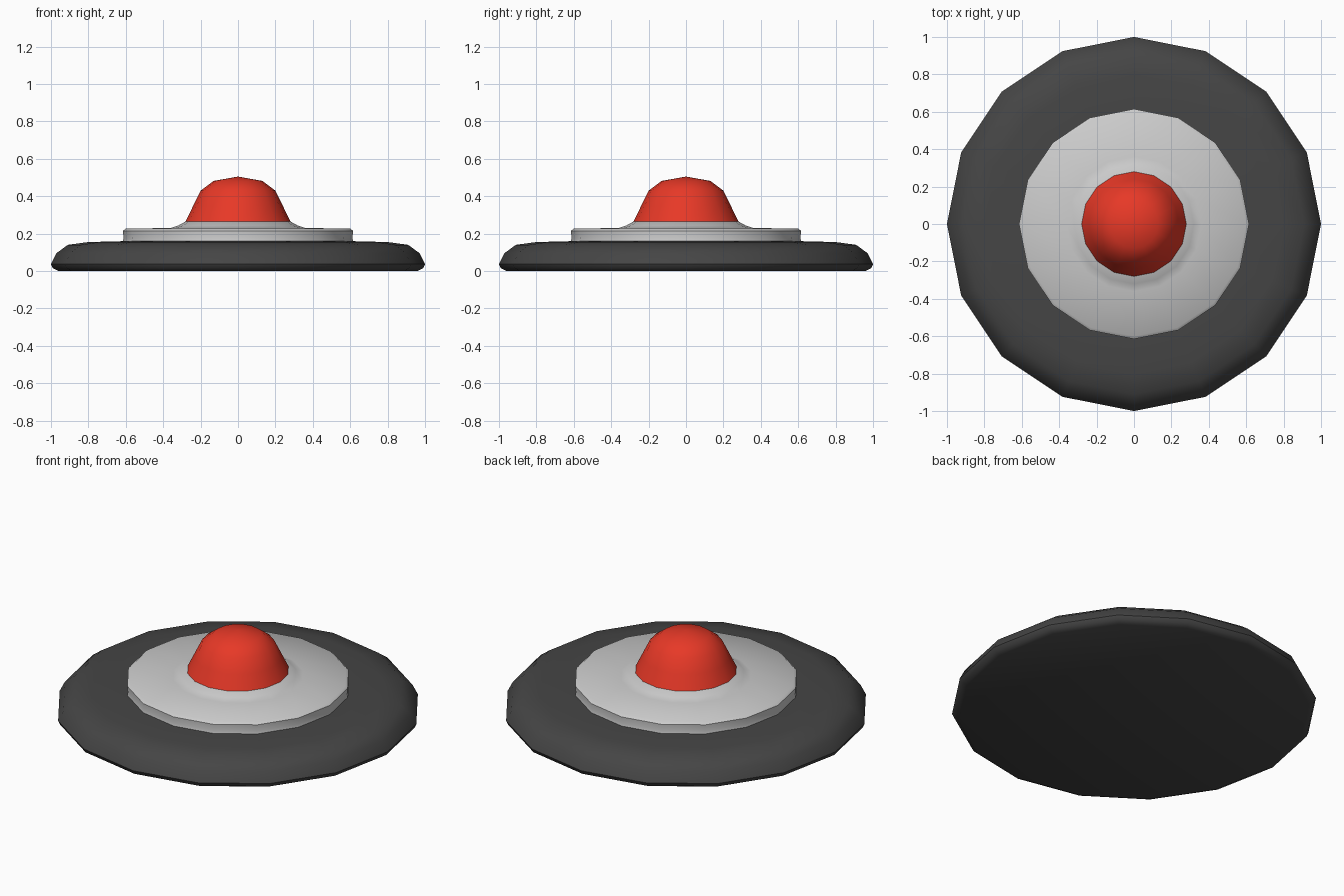
import bpy, bmesh, math

if "Cube" in bpy.data.objects:
    bpy.data.objects.remove(bpy.data.objects["Cube"])

SIDES = 16


def lathe(name, profile, color=None, angle=50):
    """Revolve (radius, z) points about z; radius 0 makes a pole."""
    bm = bmesh.new()
    rings = []
    for r, z in profile:
        if r == 0:
            rings.append([bm.verts.new((0, 0, z))] * SIDES)
        else:
            rings.append([bm.verts.new((r * math.cos(2 * math.pi * i / SIDES),
                                        r * math.sin(2 * math.pi * i / SIDES), z))
                          for i in range(SIDES)])
    for a, b in zip(rings, rings[1:]):
        for i in range(SIDES):
            j = (i + 1) % SIDES
            bm.faces.new(list(dict.fromkeys((a[i], a[j], b[j], b[i]))))
    bmesh.ops.recalc_face_normals(bm, faces=bm.faces)
    mesh = bpy.data.meshes.new(name)
    bm.to_mesh(mesh)
    bm.free()
    obj = bpy.data.objects.new(name, mesh)
    bpy.context.collection.objects.link(obj)
    if color:
        mat = bpy.data.materials.new(name + "_paint")
        mat.diffuse_color = (*color, 1)
        mat.use_nodes = True
        mat.node_tree.nodes["Principled BSDF"].inputs["Base Color"].default_value = mat.diffuse_color
        mesh.materials.append(mat)
    bpy.ops.object.select_all(action='DESELECT')
    obj.select_set(True)
    bpy.context.view_layer.objects.active = obj
    bpy.ops.object.shade_smooth_by_angle(angle=math.radians(angle))
    return obj


# Dark rounded foot with a flat underside
lathe("base", [(0, 0), (0.96, 0), (0.99, 0.015), (1.0, 0.037), (0.97, 0.096),
               (0.91, 0.14), (0.80, 0.155), (0.60, 0.16), (0, 0.16)],
      (0.06, 0.06, 0.06))

# Pale stepped plate that flares up to the dome
lathe("plate", [(0, 0.155), (0.615, 0.16), (0.612, 0.175), (0.615, 0.215),
                (0.60, 0.227), (0.36, 0.23), (0.32, 0.243), (0.28, 0.265), (0, 0.265)])

# Red dome
lathe("dome", [(0, 0.262), (0.28, 0.265), (0.24, 0.348), (0.20, 0.43),
               (0.13, 0.482), (0, 0.505)], (0.8, 0.04, 0.02))
